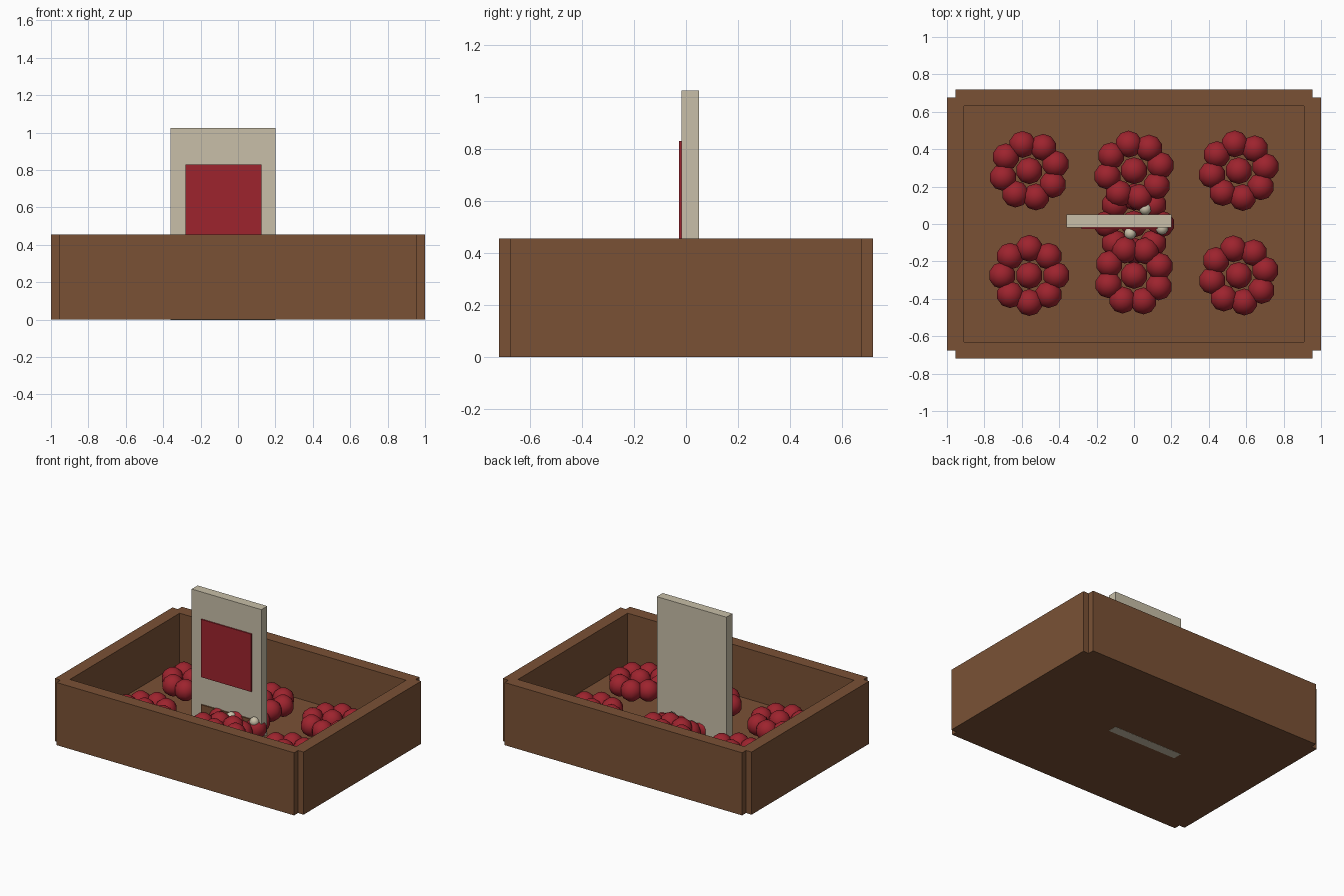
import bpy, math

if "Cube" in bpy.data.objects:
    bpy.data.objects.remove(bpy.data.objects["Cube"])


def material(name, rgb):
    m = bpy.data.materials.new(name)
    m.diffuse_color = (*rgb, 1)
    m.use_nodes = True
    m.node_tree.nodes["Principled BSDF"].inputs["Base Color"].default_value = m.diffuse_color
    return m


wood = material("brown_wood", (0.195, 0.083, 0.036))
red = material("berry_red", (0.34, 0.017, 0.027))
cream = material("pale_cream", (0.578, 0.521, 0.391))


def box(name, lo, hi, mat):
    centre = [(a + b) / 2 for a, b in zip(lo, hi)]
    bpy.ops.mesh.primitive_cube_add(size=1, location=centre)
    ob = bpy.context.object
    ob.name = name
    ob.scale = [b - a for a, b in zip(lo, hi)]
    ob.data.materials.append(mat)
    return ob


def ball(name, loc, r, mat):
    bpy.ops.mesh.primitive_uv_sphere_add(segments=10, ring_count=7, radius=r, location=loc)
    ob = bpy.context.object
    ob.name = name
    ob.data.materials.append(mat)
    bpy.ops.object.shade_smooth()


# Crate: floor and four walls with stepped corners
H = 0.455
box("crate_floor", (-0.955, -0.675, 0), (0.955, 0.675, 0.09), wood)
for s, side in ((-1, "front"), (1, "back")):
    y = sorted((s * 0.63, s * 0.72))
    box(side + "_wall", (-0.955, y[0], 0), (0.955, y[1], H), wood)
for s, side in ((-1, "left"), (1, "right")):
    x = sorted((s * 0.91, s * 1.0))
    box(side + "_wall", (x[0], -0.675, 0), (x[1], 0.675, H), wood)

# Upright sign with a red panel and a lower brown panel
box("sign_board", (-0.36, -0.018, -0.001), (0.20, 0.05, 1.025), cream)
box("sign_red_panel", (-0.28, -0.027, 0.41), (0.125, -0.018, 0.83), red)
box("sign_brown_panel", (-0.28, -0.027, 0.09), (0.125, -0.018, 0.21), wood)


# Bunches: a ring of eight berries round a centre berry
def bunch(x, y, z, turn):
    for i in range(8):
        a = turn + i * math.tau / 8
        ball("berry", (x + 0.145 * math.cos(a), y + 0.145 * math.sin(a), z), 0.074, red)
    ball("centre_berry", (x, y, z + 0.015), 0.074, red)


turns = {(-0.56, 0.285): 0.25, (0, 0.285): 0.2, (0.56, 0.285): 0.15,
         (-0.56, -0.275): 0.0, (0, -0.275): 0.35, (0.56, -0.275): 0.2}
for (x, y), turn in turns.items():
    bunch(x, y, 0.185, turn)
bunch(0, 0, 0.145, 0.0)

# Pale buds in the middle bunch
for x, y in ((0.06, 0.08), (-0.02, -0.05), (0.15, -0.025)):
    ball("bud", (x, y, 0.2), 0.034, cream)
